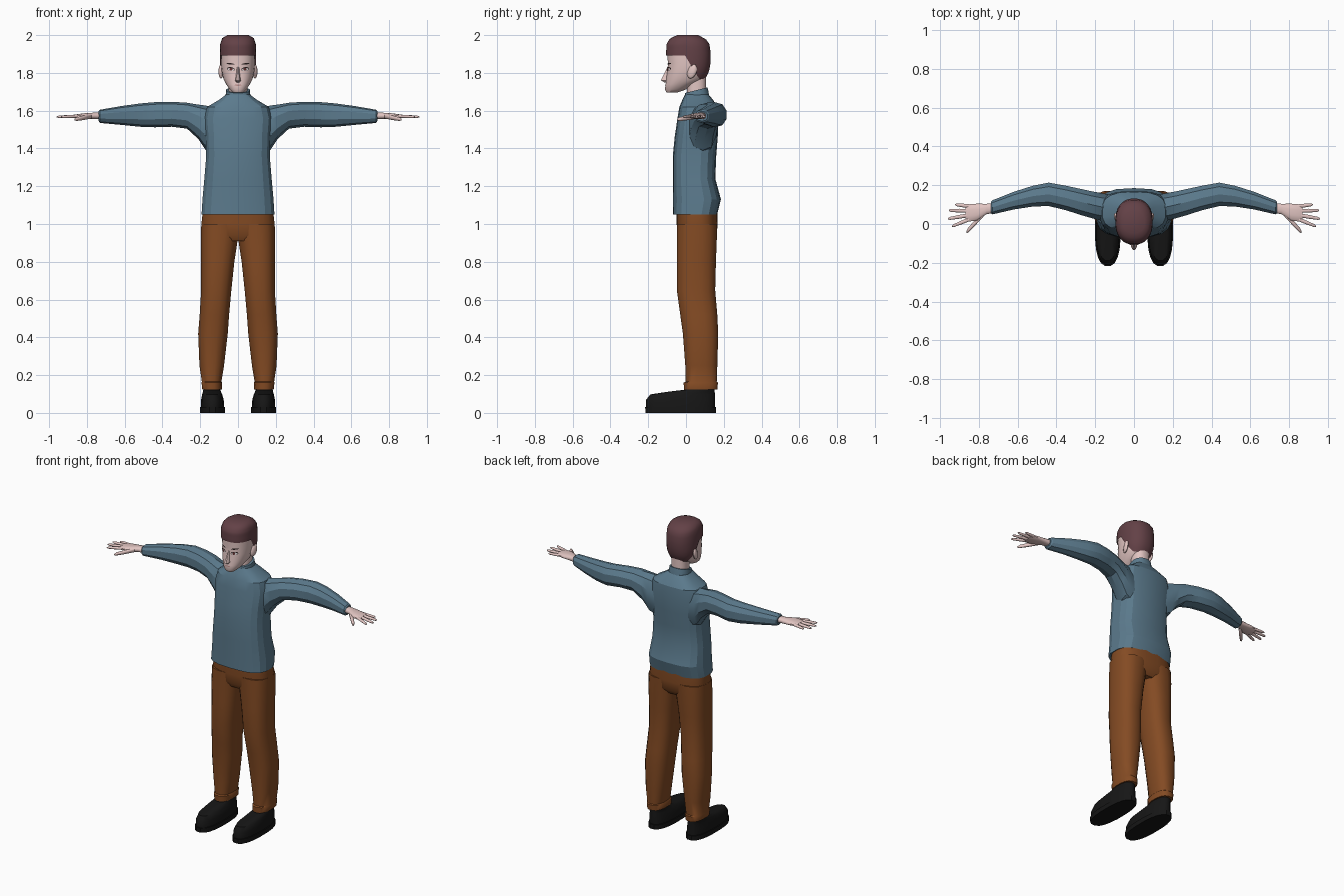
import bpy
import bmesh
from math import sin, cos, pi, radians, copysign

if "Cube" in bpy.data.objects:
    bpy.data.objects.remove(bpy.data.objects["Cube"])


def material(name, r, g, b):
    m = bpy.data.materials.new(name)
    m.use_nodes = True
    m.diffuse_color = (r, g, b, 1)
    bsdf = m.node_tree.nodes["Principled BSDF"]
    bsdf.inputs["Base Color"].default_value = (r, g, b, 1)
    bsdf.inputs["Roughness"].default_value = 0.8
    return m


skin = material("skin", 0.76, 0.56, 0.54)
hair_red = material("dark red hair", 0.125, 0.053, 0.062)
wool = material("blue grey wool", 0.105, 0.195, 0.265)
cloth = material("brown cloth", 0.23, 0.07, 0.017)
leather = material("black leather", 0.008, 0.008, 0.008)
white = material("eye white", 0.75, 0.7, 0.7)
iris = material("red brown iris", 0.12, 0.03, 0.03)
dark = material("dark brow", 0.02, 0.012, 0.012)
lip = material("lip", 0.45, 0.24, 0.23)


def finish(name, bm, mat, angle=30, recalc=True):
    if recalc:
        bmesh.ops.recalc_face_normals(bm, faces=bm.faces)
    mesh = bpy.data.meshes.new(name)
    bm.to_mesh(mesh)
    bm.free()
    mesh.materials.append(mat)
    ob = bpy.data.objects.new(name, mesh)
    bpy.context.collection.objects.link(ob)
    bpy.ops.object.select_all(action="DESELECT")
    ob.select_set(True)
    bpy.context.view_layer.objects.active = ob
    bpy.ops.object.shade_smooth_by_angle(angle=radians(angle))
    return ob


def outline(u0, u1, v0, v1, n, power):
    """Points of a rounded box cross-section."""
    points = []
    for i in range(n):
        a = 2 * pi * (i + 0.5) / n
        c, s = cos(a), sin(a)
        u = copysign(abs(c) ** (2 / power), c)
        v = copysign(abs(s) ** (2 / power), s)
        points.append(((u0 + u1) / 2 + u * (u1 - u0) / 2,
                       (v0 + v1) / 2 + v * (v1 - v0) / 2))
    return points


def skin_rings(bm, rings):
    """Bridge rings of coordinates and cap both ends."""
    loops = [[bm.verts.new(p) for p in ring] for ring in rings]
    n = len(loops[0])
    for a, b in zip(loops, loops[1:]):
        for i in range(n):
            j = (i + 1) % n
            bm.faces.new((a[i], a[j], b[j], b[i]))
    bm.faces.new(loops[0])
    bm.faces.new(loops[-1])


def loft(name, rings, mat, axis="z", n=16, power=2.4, side=1, angle=30, tilt=0):
    """Each ring is (position, u0, u1, v0, v1); tilt lifts the rear of z rings."""
    bm = bmesh.new()
    out = []
    for t, *box in rings:
        pts = outline(*box, n, power)
        if axis == "z":
            out.append([(side * u, v, t + tilt * (v - 0.06)) for u, v in pts])
        else:
            out.append([(side * t, u, v) for u, v in pts])
    skin_rings(bm, out)
    return finish(name, bm, mat, angle)


def centred(rows):
    """Expand (z, half width, y0, y1) rows into full rings."""
    return [(z, -w, w, a, b) for z, w, a, b in rows]


# Sweater body and collar
loft("sweater_body", centred([
    (1.05, 0.195, -0.07, 0.165), (1.13, 0.19, -0.07, 0.185),
    (1.24, 0.18, -0.07, 0.155), (1.36, 0.17, -0.07, 0.16),
    (1.46, 0.172, -0.06, 0.168), (1.56, 0.18, -0.045, 0.17),
    (1.62, 0.165, -0.035, 0.165), (1.655, 0.105, -0.02, 0.145),
    (1.685, 0.064, -0.005, 0.12)]), wool, n=18, power=2.9, angle=20)
loft("collar", centred([
    (1.65, 0.07, -0.01, 0.125), (1.685, 0.066, -0.007, 0.12),
    (1.71, 0.063, -0.005, 0.115)]), wool, tilt=0.25)

# Trouser seat
loft("trouser_hips", centred([
    (0.91, 0.1, -0.03, 0.14), (0.94, 0.185, -0.046, 0.163),
    (1.0, 0.195, -0.05, 0.168), (1.09, 0.185, -0.05, 0.165)]),
    cloth, n=24, power=2.7, angle=45)

# Head: one profile shared by the skull, the hair and the painted face
HEAD = [(1.695, 0.026, -0.102, -0.05), (1.712, 0.045, -0.112, 0.0),
        (1.74, 0.063, -0.108, 0.045), (1.77, 0.078, -0.105, 0.1),
        (1.81, 0.087, -0.099, 0.117), (1.85, 0.09, -0.096, 0.125),
        (1.9, 0.091, -0.1, 0.126), (1.95, 0.089, -0.098, 0.118),
        (1.98, 0.078, -0.078, 0.095), (1.995, 0.05, -0.04, 0.06)]
POWER = 2.3


def head_at(z):
    z = min(max(z, HEAD[0][0]), HEAD[-1][0])
    for a, b in zip(HEAD, HEAD[1:]):
        if z <= b[0]:
            f = (z - a[0]) / (b[0] - a[0])
            return [p + f * (q - p) for p, q in zip(a[1:], b[1:])]


loft("head", centred(HEAD), skin, n=28, power=POWER, angle=50)
loft("neck", centred([(1.62, 0.055, 0.0, 0.11), (1.7, 0.05, 0.005, 0.108),
                      (1.79, 0.052, 0.0, 0.108)]), skin, angle=60)
loft("nose", centred([(1.748, 0.008, -0.112, -0.08), (1.76, 0.016, -0.135, -0.08),
                      (1.785, 0.011, -0.122, -0.08), (1.83, 0.007, -0.1, -0.08)]),
     skin, n=8, power=2)


def hairline(y):
    """High over the forehead, dropping past the ear to the nape."""
    f = min(max((y + 0.005) / 0.075, 0), 1)
    return 1.892 - 0.125 * f


def hair_rings(steps=10, n=28, grow=0.006):
    rings = []
    for k in range(steps + 1):
        ring = []
        for i in range(n):
            z = 1.85
            for _ in range(4):
                w, y0, y1 = head_at(z)
                x, y = outline(-w - grow, w + grow, y0 - grow, y1 + grow, n, POWER)[i]
                low = hairline(y if k == 0 else ring_y[i])
                z = low + (HEAD[-1][0] - low) * k / steps
            ring.append((x, y, z + 0.005 * k / steps))
        if k == 0:
            ring_y = [p[1] for p in ring]
        rings.append(ring)
    return rings


bm = bmesh.new()
skin_rings(bm, hair_rings())
# Drop the flat underside so the hair is a cap
bm.faces.ensure_lookup_table()
bmesh.ops.delete(bm, geom=[bm.faces[-2]], context="FACES_ONLY")
finish("hair", bm, hair_red, 45)


def face_patch(name, x, z, rx, rz, mat, lift, slope=0, n=12):
    """Thin painted oval lying on the front of the face."""
    bm = bmesh.new()
    verts = []
    for i in range(n):
        a = 2 * pi * i / n
        px = x + rx * cos(a)
        pz = z + rz * sin(a) + slope * rx * cos(a)
        w, y0, y1 = head_at(pz)
        depth = (1 - min(abs(px / w), 1) ** POWER) ** (1 / POWER)
        verts.append(bm.verts.new((px, (y0 + y1) / 2 - depth * (y1 - y0) / 2 - lift, pz)))
    bm.faces.new(verts)
    finish(name, bm, mat, recalc=False)


face_patch("mouth", 0, 1.735, 0.02, 0.0035, lip, 0.003)

# Paired parts
FINGERS = {"little_finger": (0.835, 0.09, 0.922, 0.1),
           "ring_finger": (0.85, 0.068, 0.955, 0.07),
           "middle_finger": (0.855, 0.045, 0.96, 0.027),
           "index_finger": (0.85, 0.024, 0.938, -0.012),
           "thumb": (0.775, 0.055, 0.865, -0.042)}

for side, label in ((1, "left"), (-1, "right")):
    # Face details
    face_patch(label + "_lashes", side * 0.038, 1.82, 0.021, 0.011, dark, 0.003, side * 0.1)
    face_patch(label + "_eye", side * 0.038, 1.818, 0.018, 0.008, white, 0.004, side * 0.1)
    face_patch(label + "_iris", side * 0.037, 1.819, 0.008, 0.008, iris, 0.005)
    face_patch(label + "_brow", side * 0.04, 1.848, 0.021, 0.004, dark, 0.004, side * 0.12)
    bm = bmesh.new()
    bmesh.ops.create_uvsphere(bm, u_segments=10, v_segments=8, radius=1)
    for v in bm.verts:
        x, y, z = v.co
        v.co = (side * (0.09 + 0.012 * x + 0.006 * y),
                0.032 + 0.025 * y + 0.008 * z, 1.808 + 0.038 * z)
    finish(label + "_ear", bm, skin, 60)

    # Sleeve
    loft(label + "_sleeve", [
        (0.1, 0.015, 0.15, 1.36, 1.61), (0.17, 0.015, 0.163, 1.39, 1.627),
        (0.21, 0.025, 0.17, 1.45, 1.632), (0.27, 0.042, 0.183, 1.505, 1.642),
        (0.35, 0.068, 0.2, 1.515, 1.647), (0.44, 0.09, 0.216, 1.512, 1.645),
        (0.52, 0.088, 0.2, 1.515, 1.638), (0.62, 0.073, 0.168, 1.525, 1.624),
        (0.73, 0.048, 0.124, 1.535, 1.605), (0.738, 0.055, 0.115, 1.545, 1.597)],
        wool, "x", n=10, power=2.3, side=side, angle=25)

    # Hand
    loft(label + "_palm", [
        (0.7, 0.06, 0.11, 1.553, 1.592), (0.76, 0.05, 0.105, 1.555, 1.59),
        (0.81, 0.016, 0.106, 1.556, 1.587), (0.85, 0.012, 0.103, 1.558, 1.582),
        (0.868, 0.022, 0.09, 1.562, 1.578)], skin, "x", n=12, side=side, angle=50)
    for name, (x0, a, x1, b) in FINGERS.items():
        thick = 0.017 if name == "thumb" else 0.011
        drop = 0.018 if name == "thumb" else 0.004
        rings = []
        for f, size in ((0, 1), (0.5, 0.95), (0.9, 0.75), (1, 0.3)):
            y, z, r = a + f * (b - a), 1.571 - f * drop, thick * size
            rings.append((x0 + f * (x1 - x0), y - r, y + r, z - r * 0.8, z + r * 0.8))
        loft(f"{label}_{name}", rings, skin, "x", n=8, power=2, side=side, angle=60)

    # Trouser leg with turned cuff
    loft(label + "_trouser_leg", [
        (0.125, 0.085, 0.19, -0.012, 0.168), (0.16, 0.083, 0.194, -0.014, 0.17),
        (0.165, 0.087, 0.192, -0.004, 0.164), (0.25, 0.073, 0.205, -0.005, 0.167),
        (0.42, 0.053, 0.212, -0.018, 0.172), (0.52, 0.046, 0.204, -0.032, 0.167),
        (0.65, 0.034, 0.196, -0.05, 0.156), (0.8, 0.018, 0.196, -0.05, 0.16),
        (0.93, -0.002, 0.197, -0.05, 0.165), (1.0, -0.02, 0.196, -0.05, 0.166)],
        cloth, n=16, power=2.5, side=side, angle=45)

    # Shoe
    loft(label + "_sole", [
        (0.0, 0.068, 0.202, -0.216, 0.16), (0.03, 0.068, 0.202, -0.218, 0.16)],
        leather, n=20, power=2.5, side=side)
    loft(label + "_shoe", [
        (0.03, 0.073, 0.197, -0.213, 0.155), (0.07, 0.075, 0.196, -0.213, 0.155),
        (0.098, 0.083, 0.19, -0.19, 0.155), (0.113, 0.09, 0.186, -0.09, 0.153),
        (0.122, 0.092, 0.184, -0.012, 0.152), (0.16, 0.095, 0.182, 0.01, 0.15)],
        leather, n=20, power=2.4, side=side, angle=40)
